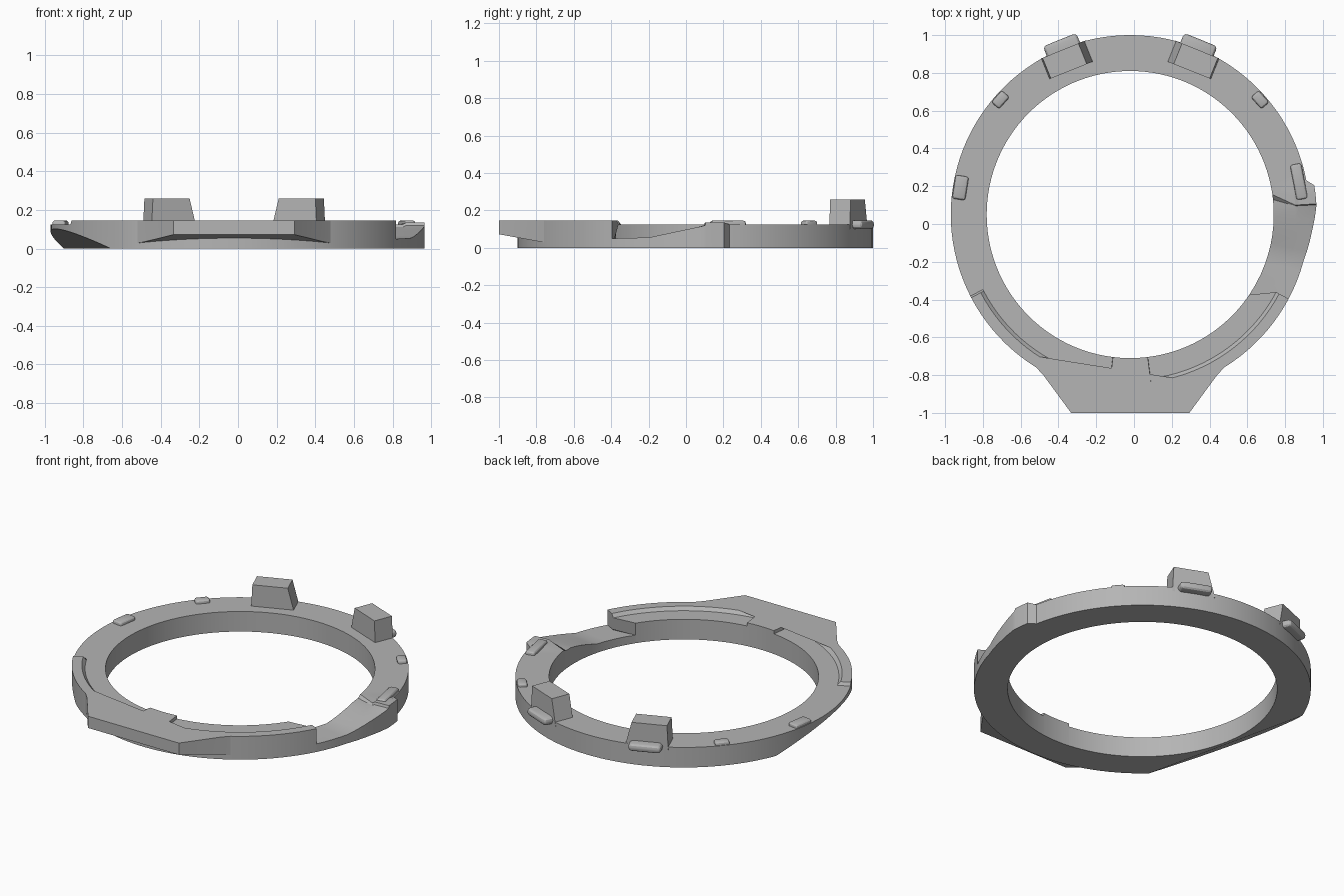
import bpy, bmesh, math
from mathutils import Vector, Matrix

cube = bpy.data.objects.get("Cube")
if cube:
    bpy.data.objects.remove(cube, do_unlink=True)

CX, CY = -0.02, 0.05          # ring centre
R_IN, R_OUT = 0.76, 0.95
TOP, LOW = 0.145, 0.125       # raised rim and ring top

grey = bpy.data.materials.new("plain_grey")
grey.use_nodes = True
grey.diffuse_color = (0.46, 0.46, 0.46, 1)
grey.node_tree.nodes["Principled BSDF"].inputs["Base Color"].default_value = grey.diffuse_color


def polar(deg, r, z):
    a = math.radians(deg)
    return Vector((CX + r * math.cos(a), CY + r * math.sin(a), z))


def finish(bm, name):
    bmesh.ops.recalc_face_normals(bm, faces=bm.faces[:])
    me = bpy.data.meshes.new(name)
    bm.to_mesh(me)
    bm.free()
    me.materials.append(grey)
    me.shade_smooth()
    me.set_sharp_from_angle(angle=math.radians(28))
    ob = bpy.data.objects.new(name, me)
    bpy.context.scene.collection.objects.link(ob)
    return ob


# Ring: sections swept around; each key is inner angle, outer angle,
# inner top, outer top, outer radius
keys = [
    (-34, -28, 0.05, 0.05, R_OUT),
    (-15, -15, 0.055, 0.055, R_OUT),
    (-5, -5, 0.09, 0.09, 0.967),
    (2, 2, 0.11, 0.115, 0.985),
    (6, 3, 0.112, 0.12, 0.987),
    (8, 3.3, LOW, 0.135, 0.987),
    (10, 9, LOW, 0.135, 0.987),
    (12, 11, LOW, LOW, R_OUT),
    (207, 207, LOW, LOW, R_OUT),
    (207.6, 207.6, LOW, TOP, R_OUT),
    (263, 263, LOW, TOP, R_OUT),
    (263.1, 263.1, TOP, TOP, R_OUT),
    (277, 277, TOP, TOP, R_OUT),
    (277.1, 277.1, LOW, TOP, R_OUT),
    (326, 332, LOW, TOP, R_OUT),
]
stations = []
for a, b in zip(keys, keys[1:]):
    n = max(1, round((b[1] - a[1]) / 3))
    stations += [[p + (q - p) * i / n for p, q in zip(a, b)] for i in range(n)]
stations.append(keys[-1])

bm = bmesh.new()
rows = []
for ai, ao, zi, zo, r in stations:
    rows.append([bm.verts.new(p) for p in (
        polar(ai, R_IN, 0), polar(ai, R_IN, zi), polar(ao, 0.875, zi),
        polar(ao, 0.893, zo), polar(ao, r, zo), polar(ao, r, 0))])
for s, t in zip(rows, rows[1:]):
    for i in range(6):
        j = (i + 1) % 6
        bm.faces.new((s[i], s[j], t[j], t[i]))
bm.faces.new(rows[0])
bm.faces.new(rows[-1])
bmesh.ops.remove_doubles(bm, verts=bm.verts[:], dist=1e-5)
# Slanted relief under the right flank
d = polar(193, 1, 0) - polar(193, 0, 0)
cut = bmesh.ops.bisect_plane(
    bm, geom=bm.verts[:] + bm.edges[:] + bm.faces[:], clear_outer=True,
    plane_co=polar(193, 0.78, 0), plane_no=d * 0.6 - Vector((0, 0, 1)))
edges = [e for e in cut["geom_cut"] if isinstance(e, bmesh.types.BMEdge)]
bmesh.ops.holes_fill(bm, edges=edges, sides=0)
finish(bm, "ring")

# Front plate with a sloping underside
side = [(0.313, -1.0), (0.46, -0.80), (0.54, -0.715)]
outline = [(CX - x, y) for x, y in reversed(side)] + [(CX + x, y) for x, y in side]
outline += [tuple(polar(a, 0.896, 0).xy) for a in range(303, 236, -3)]
bm = bmesh.new()
upper = [bm.verts.new((x, y, TOP)) for x, y in outline]
lower = [bm.verts.new((x, y, 0.072 - (y + 1) * 0.18)) for x, y in outline]
bm.faces.new(upper)
bm.faces.new(lower[::-1])
for i in range(len(outline)):
    j = (i + 1) % len(outline)
    bm.faces.new((upper[i], lower[i], lower[j], upper[j]))
bmesh.ops.triangulate(bm, faces=[f for f in bm.faces if len(f.verts) > 4])
finish(bm, "front_plate")


# Block on the ring: r and t are (min, max) along radius and tangent
def block(name, deg, r, t, z, top_t=None, bevel=0.0):
    top_t = top_t or t
    bm = bmesh.new()
    bmesh.ops.create_cube(bm, size=1)
    for v in bm.verts:
        span = top_t if v.co.z > 0 else t
        v.co = (r[v.co.x > 0], span[v.co.y > 0], z[v.co.z > 0])
    if bevel:
        bmesh.ops.bevel(bm, geom=bm.edges[:], offset=bevel, segments=3,
                        profile=0.5, affect='EDGES')
    bm.transform(Matrix.Translation((CX, CY, 0)) @ Matrix.Rotation(math.radians(deg), 4, 'Z'))
    finish(bm, name)


# Tall lugs at the back with rounded tabs on the outer wall
for label, deg, s in (("left", 68, 1), ("right", 112, -1)):
    def span(a, b):
        return tuple(sorted((a * s, b * s)))
    block(label + "_lug", deg, (0.825, 0.943), span(-0.128, 0.125), (0.1, 0.258),
          span(-0.12, 0.085))
    block(label + "_lug_tab", deg, (0.88, 0.998), (-0.095, 0.095), (0.1, 0.147), bevel=0.02)

# Small rounded bumps on the ring edge
for name, deg, r, half in (
        ("left_back_bump", 41.5, (0.89, 0.945), 0.042),
        ("right_back_bump", 138.5, (0.89, 0.945), 0.042),
        ("right_side_bump", 171, (0.875, 0.945), 0.063),
        ("left_side_bump", 11, (0.88, 0.94), 0.095)):
    block(name, deg, r, (-half, half), (0.1, TOP), bevel=0.014)
